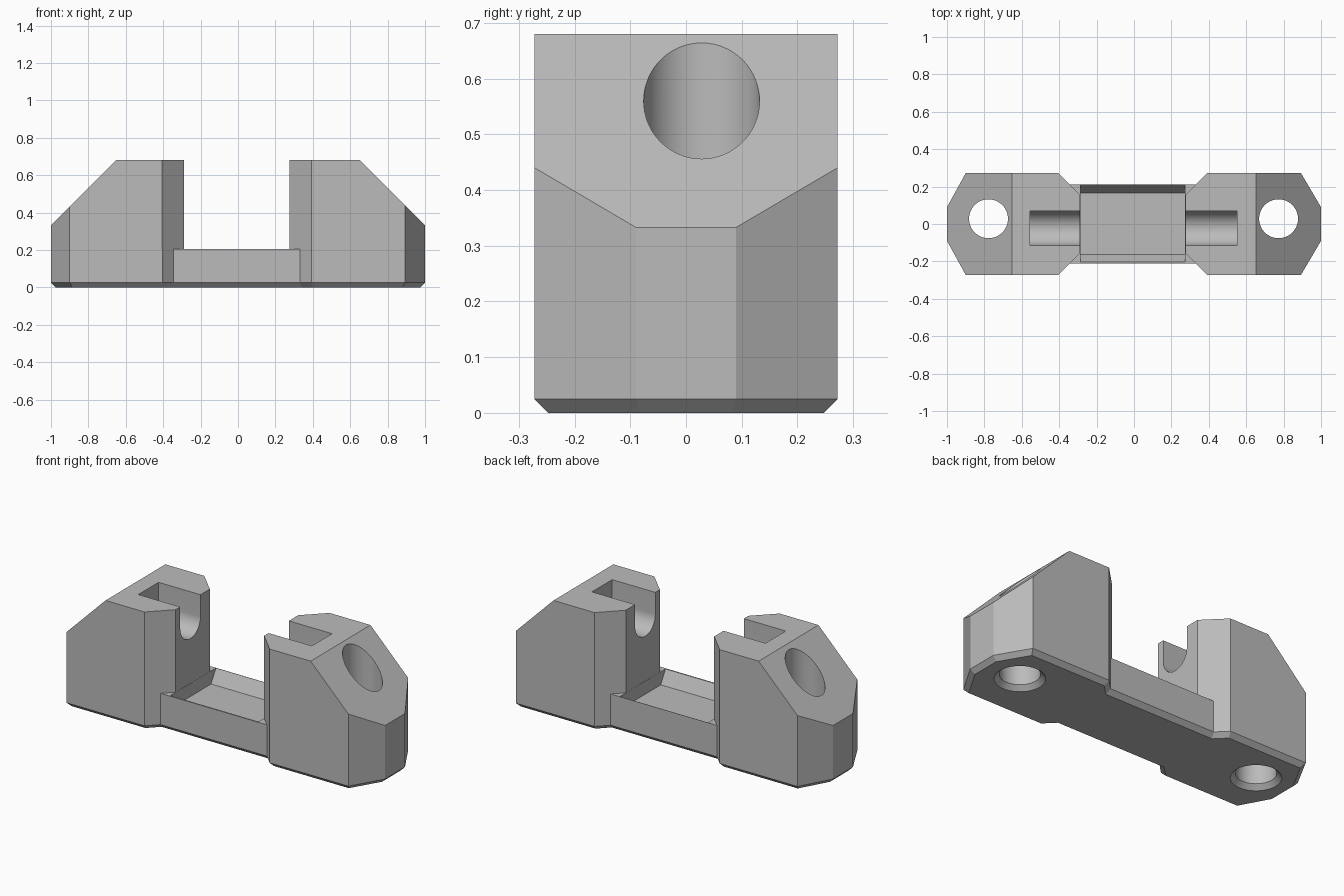
import bpy, bmesh
from math import pi, sin, cos, radians

cube = bpy.data.objects.get("Cube")
if cube:
    bpy.data.objects.remove(cube, do_unlink=True)

grey = bpy.data.materials.new("mid_grey")
grey.use_nodes = True
grey.diffuse_color = (0.5, 0.5, 0.5, 1)
grey.node_tree.nodes["Principled BSDF"].inputs["Base Color"].default_value = (0.5, 0.5, 0.5, 1)


def make_object(name, bm):
    bmesh.ops.recalc_face_normals(bm, faces=bm.faces[:])
    mesh = bpy.data.meshes.new(name)
    bm.to_mesh(mesh)
    bm.free()
    mesh.materials.append(grey)
    obj = bpy.data.objects.new(name, mesh)
    bpy.context.collection.objects.link(obj)
    return obj


def loft(name, rings):
    """Closed solid through a stack of equal-length rings."""
    bm = bmesh.new()
    loops = [[bm.verts.new(p) for p in ring] for ring in rings]
    n = len(loops[0])
    for a, b in zip(loops, loops[1:]):
        for i in range(n):
            j = (i + 1) % n
            bm.faces.new((a[i], a[j], b[j], b[i]))
    bm.faces.new(loops[0])
    bm.faces.new(loops[-1])
    return make_object(name, bm)


def extrude_x(name, profile, x0, x1):
    return loft(name, [[(x, y, z) for y, z in profile] for x in (x0, x1)])


BEVEL, DECK, TOP = 0.025, 0.205, 0.68

# Half outlines (front edge) of each end block, from outer end to inner face
left = [(-1, 0.09), (-0.9, 0.272), (-0.405, 0.272), (-0.345, 0.212), (-0.288, 0.155)]
right = [(1, 0.09), (0.893, 0.272), (0.392, 0.272), (0.332, 0.212), (0.275, 0.155)]

bm = bmesh.new()


def row(points, side, z):
    return [bm.verts.new((x, side * y, z)) for x, y in points]


# Deck level, split into two block footprints and the bridge between them
lf, lb = row(left, -1, DECK), row(left, 1, DECK)
rf, rb = row(right, -1, DECK), row(right, 1, DECK)
footprints = [bm.faces.new(lf + lb[::-1]), bm.faces.new((rf + rb[::-1])[::-1])]
bm.faces.new([lf[3], rf[3], rf[4], rb[4], rb[3], lb[3], lb[4], lf[4]])

# Side walls down to the bevelled underside
outline = lf[:4] + rf[3::-1] + rb[:4] + lb[3::-1]
low = [bm.verts.new((v.co.x, v.co.y, BEVEL)) for v in outline]
for i in range(len(outline)):
    j = (i + 1) % len(outline)
    bm.faces.new((low[i], low[j], outline[j], outline[i]))
under = bm.faces.new(low[::-1])
bm.normal_update()
bmesh.ops.inset_region(bm, faces=[under], thickness=BEVEL, use_even_offset=True)
for v in under.verts:
    v.co.z = 0

# Raise the end blocks
ext = bmesh.ops.extrude_face_region(bm, geom=footprints)
for v in ext["geom"]:
    if isinstance(v, bmesh.types.BMVert):
        v.co.z = TOP
bmesh.ops.delete(bm, geom=[f for f in footprints if f.is_valid], context="FACES_ONLY")

# Slope the outer shoulders
for s in (-1, 1):
    cut = bmesh.ops.bisect_plane(
        bm, geom=bm.verts[:] + bm.edges[:] + bm.faces[:],
        plane_co=(s * 0.653, 0, TOP), plane_no=(s, 0, 1), clear_outer=True)
    edges = [e for e in cut["geom_cut"] if isinstance(e, bmesh.types.BMEdge)]
    bmesh.ops.edgeloop_fill(bm, edges=edges)

bracket = make_object("bracket_body", bm)

cutters = []

# Vertical screw holes, flared at the underside
for name, cx in (("left", 0.773), ("right", -0.778)):
    rings = [[(cx + r * cos(2 * pi * i / 64), 0.028 + r * sin(2 * pi * i / 64), z)
              for i in range(64)]
             for r, z in ((0.15, -0.02), (0.104, 0.026), (0.104, 1))]
    cutters.append(loft(name + "_screw_hole_cutter", rings))

# Round-bottomed slots opening at the top and the inner face of each block
R, CY, CZ = 0.092, -0.022, 0.555
arc = [(CY + R * cos(radians(a)), CZ + R * sin(radians(a)))
       for a in (180 + 180 * i / 32 for i in range(33))]
slot = arc + [(CY + R, 1), (CY - R, 1)]
cutters.append(extrude_x("right_slot_cutter", slot, -0.555, -0.15))
cutters.append(extrude_x("left_slot_cutter", slot, 0.15, 0.55))

# Sloped-wall trough in the bridge
trough = [(-0.162, 0.13), (0.165, 0.13), (0.219, 0.22), (-0.213, 0.22)]
cutters.append(extrude_x("trough_cutter", trough, -0.287, 0.274))

bpy.ops.object.select_all(action="DESELECT")
bpy.context.view_layer.objects.active = bracket
bracket.select_set(True)
for c in cutters:
    c.hide_render = True
    mod = bracket.modifiers.new(c.name, "BOOLEAN")
    mod.operation = "DIFFERENCE"
    mod.solver = "EXACT"
    mod.object = c
    bpy.ops.object.modifier_apply(modifier=mod.name)
    bpy.data.objects.remove(c, do_unlink=True)

bpy.ops.object.shade_smooth_by_angle(angle=radians(20))
